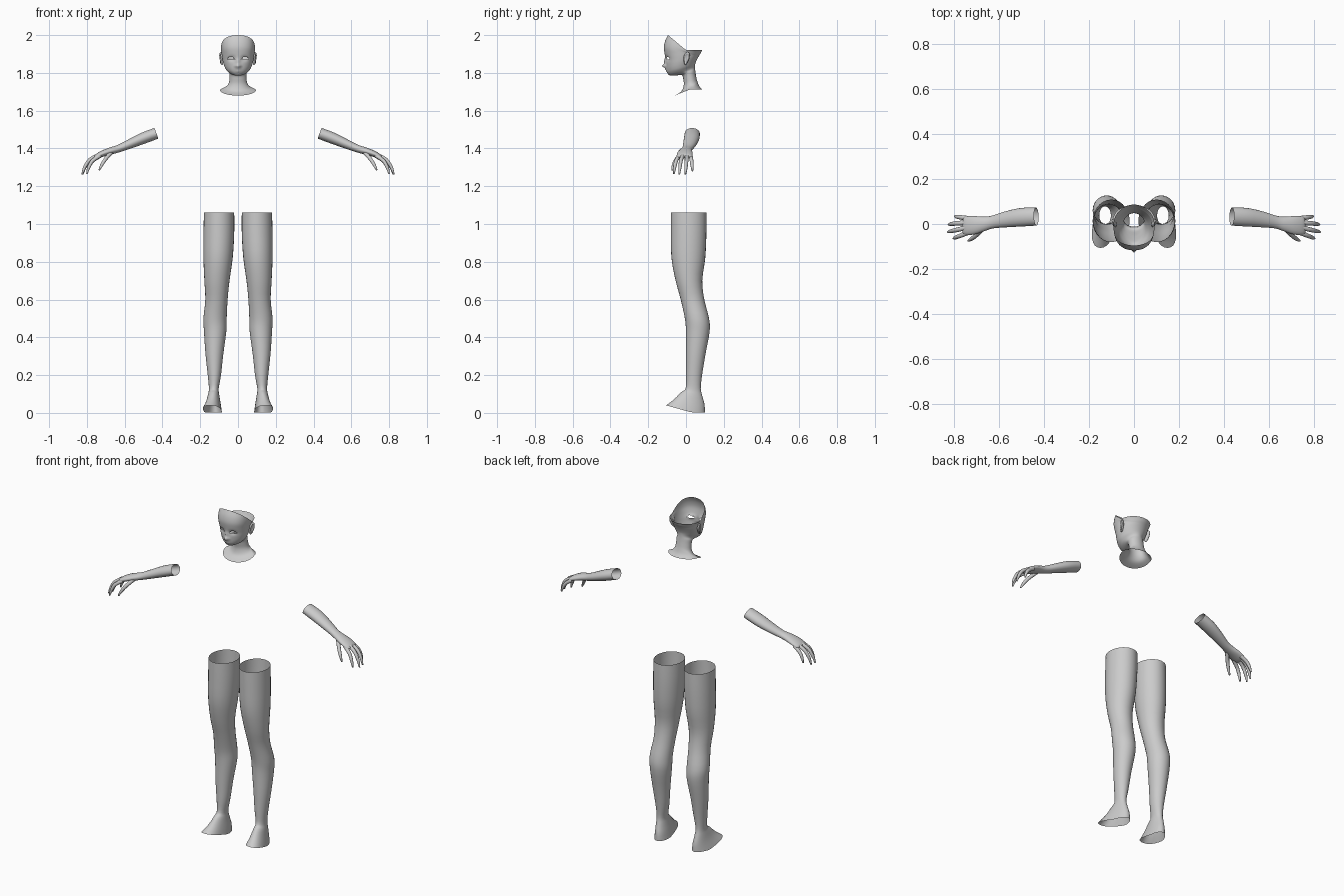
import bpy, bmesh
from math import sin, cos, pi, exp
from mathutils import Vector


def spline(keys, n):
    """Catmull-Rom resampling of a list of number tuples."""
    out = []
    for i in range(len(keys) - 1):
        a, b, c, d = (keys[min(max(i + j, 0), len(keys) - 1)] for j in (-1, 0, 1, 2))
        for s in range(n):
            t = s / n
            out.append([0.5 * (2 * q + (r - p) * t + (2 * p - 5 * q + 4 * r - w) * t * t
                               + (3 * q - p - 3 * r + w) * t ** 3)
                        for p, q, r, w in zip(a, b, c, d)])
    return out + [list(keys[-1])]


def loft(bm, rings, cap=False):
    """Skin a list of closed point rings."""
    rows = [[bm.verts.new(p) for p in r] for r in rings]
    n = len(rows[0])
    for a, b in zip(rows, rows[1:]):
        for i in range(n):
            bm.faces.new((a[i], a[(i + 1) % n], b[(i + 1) % n], b[i]))
    if cap:
        bm.faces.new(rows[-1])


def slice_ring(key, n):
    """Tilted body slice: x range, front/back y, front/back z, bend, front taper, splay."""
    x0, x1, yf, yb, zf, zb, k, taper, splay = key
    cx, cy, rx, ry = (x0 + x1) / 2, (yf + yb) / 2, (x1 - x0) / 2, (yb - yf) / 2
    pts = []
    for i in range(n):
        t = 2 * pi * i / n - pi / 2
        x, y = rx * cos(t), ry * sin(t)
        x *= 1 - taper * min(0, sin(t)) ** 2
        s = (y + ry) / (2 * ry)
        pts.append((cx + x - splay * y, cy + y, zf + (zb - zf) * min(1, s * k)))
    return pts


def tube(bm, keys, sides, n):
    """Tube along x,y,z points with a width and a thickness radius, capped at the end."""
    pts = spline(keys, n)
    rings = []
    for i, (x, y, z, ru, rv) in enumerate(pts):
        a, b = pts[max(i - 1, 0)], pts[min(i + 1, len(pts) - 1)]
        t = (Vector(b[:3]) - Vector(a[:3])).normalized()
        u = Vector((0, 1, 0))
        u = (u - t * u.dot(t)).normalized()
        v = t.cross(u)
        rings.append([Vector((x, y, z)) + u * ru * cos(2 * pi * j / sides)
                      + v * rv * sin(2 * pi * j / sides) for j in range(sides)])
    loft(bm, rings, True)


def finish(bm, name, mirror=False):
    bmesh.ops.recalc_face_normals(bm, faces=bm.faces)
    me = bpy.data.meshes.new(name)
    bm.to_mesh(me)
    bm.free()
    me.shade_smooth()
    ob = bpy.data.objects.new(name, me)
    bpy.context.collection.objects.link(ob)
    if mirror:
        ob.modifiers.new("Mirror", 'MIRROR').use_mirror_merge = False
    return ob


# Legs with open tops and soleless feet
leg = [(.02, .18, -.08, .108, 1.06, 1.06), (.02, .183, -.08, .108, .95, .95),
       (.028, .183, -.077, .102, .82, .82), (.045, .178, -.055, .086, .70, .70),
       (.055, .173, -.028, .097, .60, .60), (.06, .183, -.006, .122, .50, .50),
       (.062, .18, 0, .125, .43, .43), (.078, .172, 0, .103, .31, .31),
       (.09, .16, 0, .085, .2, .2), (.102, .154, -.002, .078, .13, .13)]
leg = [k + (1, 0, 0) for k in leg]
leg += [(.1, .158, -.025, .086, .11, .09, 1, 0, .04),
        (.093, .168, -.065, .098, .07, .045, 1.2, -.15, .1),
        (.087, .183, -.106, .1, .04, .002, 1.5, -.3, .13)]
bm = bmesh.new()
loft(bm, [slice_ring(k, 28) for k in spline(leg, 3)])
finish(bm, "legs", True)

# Forearms with palms
bm = bmesh.new()
tube(bm, [(.433, .033, 1.48, .040, .030), (.50, .030, 1.455, .041, .030),
          (.57, .020, 1.425, .035, .025), (.63, .008, 1.400, .028, .020),
          (.67, 0, 1.388, .033, .019), (.71, -.005, 1.375, .041, .017),
          (.745, -.008, 1.360, .041, .013), (.757, -.008, 1.354, .034, .007)], 20, 3)

# Fingers and thumb: joint positions from root to tip
fingers = [
    [(.73, -.036, 1.362), (.77, -.052, 1.335), (.79, -.060, 1.30), (.80, -.064, 1.266)],
    [(.74, -.015, 1.364), (.785, -.026, 1.34), (.812, -.032, 1.30), (.825, -.036, 1.262)],
    [(.74, .006, 1.362), (.785, .003, 1.338), (.81, 0, 1.30), (.822, -.003, 1.263)],
    [(.73, .024, 1.360), (.765, .029, 1.338), (.785, .032, 1.31), (.795, .034, 1.28)],
    [(.67, -.018, 1.380), (.70, -.050, 1.345), (.72, -.066, 1.315), (.735, -.074, 1.285)]]
for f in fingers:
    tube(bm, [p + (r, r) for p, r in zip(f, (.011, .010, .0085, .004))], 10, 3)
finish(bm, "forearms_and_hands", True)

# Head shell: neck hem, throat, jaw, face, forehead; half width, y, z, bend, taper
head = [(.095, -.060, .085, 1.680, 1.712, 1.8, 0), (.066, -.025, .070, 1.702, 1.730, 1.5, 0),
        (.049, -.012, .060, 1.735, 1.755, 1, 0), (.045, -.014, .053, 1.765, 1.785, 1, 0),
        (.045, -.022, .049, 1.788, 1.812, 1, 0), (.047, -.055, .048, 1.786, 1.826, 1, .2),
        (.055, -.085, .048, 1.786, 1.836, 1, .25), (.066, -.099, .049, 1.800, 1.846, 1, .15),
        (.073, -.104, .052, 1.820, 1.856, 1, .05), (.079, -.106, .057, 1.845, 1.868, 1, 0),
        (.083, -.107, .063, 1.870, 1.880, 1, -.05), (.086, -.113, .070, 1.900, 1.892, 1, -.1),
        (.088, -.117, .077, 1.935, 1.903, 1.4, -.2), (.090, -.110, .082, 1.970, 1.913, 1.8, -.25),
        (.091, -.095, .086, 2.000, 1.920, 1.9, -.3)]
head = [(-k[0],) + k + (0,) for k in head]
bm = bmesh.new()
loft(bm, [slice_ring(k, 64) for k in spline(head, 4)])

# Nose, eye sockets, cheeks and lips: x, z, spread x, spread z, push forward
features = [(0, 1.836, .011, .010, .020), (0, 1.860, .008, .018, .010),
            (.034, 1.876, .016, .012, -.008), (-.034, 1.876, .016, .012, -.008),
            (.012, 1.834, .006, .006, .005), (-.012, 1.834, .006, .006, .005),
            (0, 1.819, .015, .004, .006), (0, 1.809, .013, .004, .005)]
for v in bm.verts:
    if v.co.y < -.035 and v.co.z > 1.79:
        x, z = v.co.x, v.co.z
        v.co.y -= sum(a * exp(-((x - fx) / sx) ** 2 - ((z - fz) / sz) ** 2)
                      for fx, fz, sx, sz, a in features)

# Open eyes
holes = []
for f in bm.faces:
    c = f.calc_center_median()
    if c.y < -.04 and ((abs(c.x) - .036) / .016) ** 2 + ((c.z - 1.876) / .007) ** 2 < 1:
        holes.append(f)
bmesh.ops.delete(bm, geom=holes, context='FACES')
finish(bm, "head_and_neck")

# Ears: flattened, hollowed and tilted ovals
bm = bmesh.new()
bmesh.ops.create_uvsphere(bm, u_segments=20, v_segments=14, radius=1)
for v in bm.verts:
    x, y, z = v.co
    if x > 0 and y * y + z * z < .45:
        x = .1
    y *= .75 + .25 * z
    v.co = (.088 + .011 * x + .005 * y + .003 * z, .002 + .02 * y + .006 * z, 1.876 + .034 * z)
finish(bm, "ears", True)
